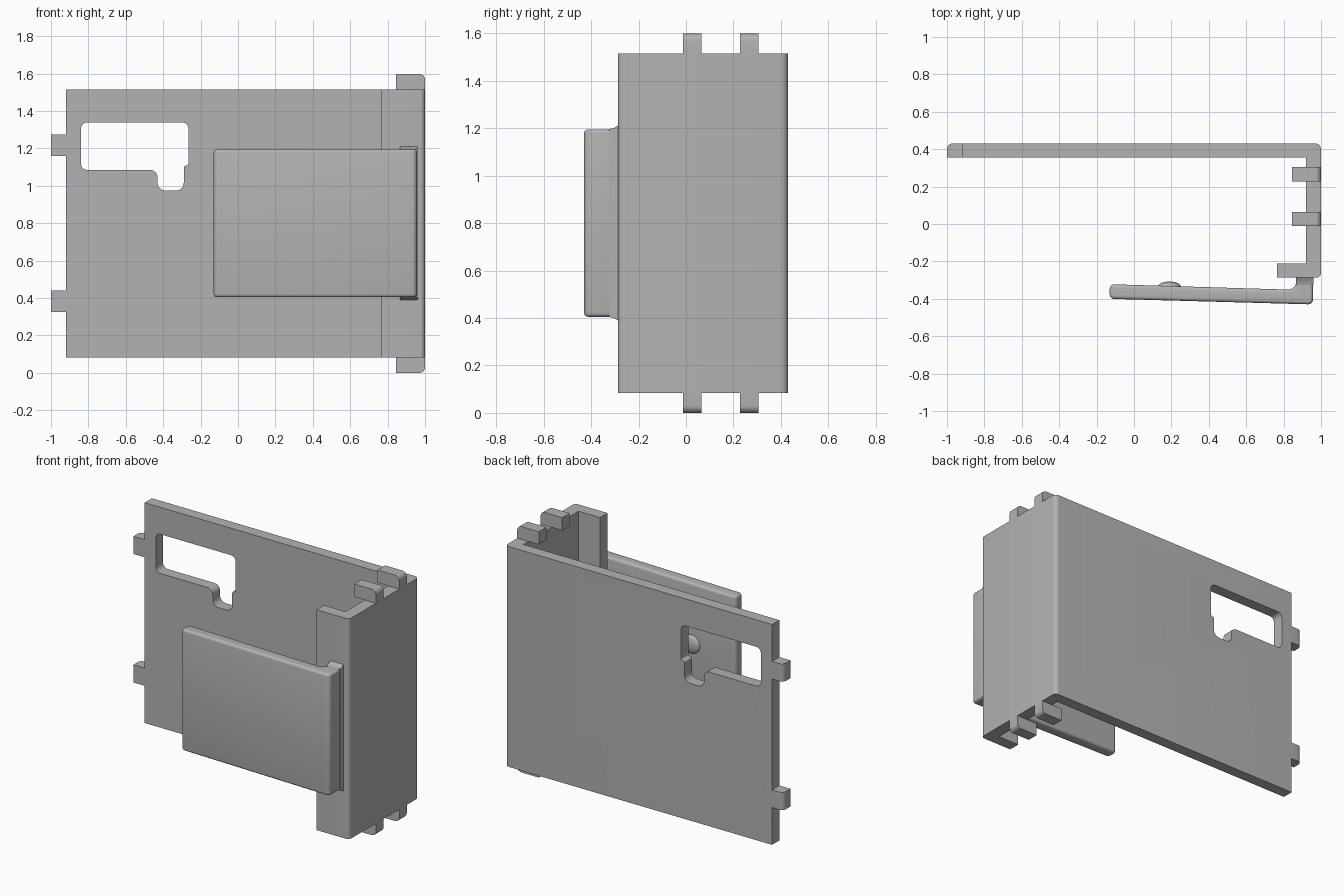
import bpy, bmesh, math
from mathutils import Vector

if "Cube" in bpy.data.objects:
    bpy.data.objects.remove(bpy.data.objects["Cube"], do_unlink=True)

grey = bpy.data.materials.new("plain grey")
grey.use_nodes = True
GREY = (0.45, 0.45, 0.45, 1)
grey.diffuse_color = GREY
grey.node_tree.nodes["Principled BSDF"].inputs["Base Color"].default_value = GREY


def rounded(corners, steps=6):
    """Outline from (a, b) or (a, b, radius) corners."""
    out = []
    for i, c in enumerate(corners):
        p = Vector(c[:2])
        if len(c) == 2:
            out.append(p)
            continue
        u = (Vector(corners[i - 1][:2]) - p).normalized()
        v = (Vector(corners[(i + 1) % len(corners)][:2]) - p).normalized()
        half = u.angle(v) / 2
        centre = p + (u + v).normalized() * c[2] / math.sin(half)
        reach = c[2] / math.tan(half)
        start, end = p + u * reach - centre, p + v * reach - centre
        total = math.pi - 2 * half
        for k in range(steps + 1):
            t = k / steps
            out.append(centre + (start * math.sin((1 - t) * total)
                                 + end * math.sin(t * total)) / math.sin(total))
    return out


PLACE = {"x": lambda a, b, h: (h, a, b),
         "y": lambda a, b, h: (a, h, b),
         "z": lambda a, b, h: (a, b, h)}


def finish(ob):
    bpy.ops.object.select_all(action="DESELECT")
    ob.select_set(True)
    bpy.context.view_layer.objects.active = ob
    for m in list(ob.modifiers):
        bpy.ops.object.modifier_apply(modifier=m.name)
    bpy.ops.object.shade_smooth_by_angle(angle=math.radians(32))


def prism(name, corners, axis, low, high):
    """Extrude a rounded outline along an axis."""
    bm = bmesh.new()
    pts = rounded(corners)
    face = bm.faces.new([bm.verts.new(PLACE[axis](p.x, p.y, low)) for p in pts])
    ext = bmesh.ops.extrude_face_region(bm, geom=[face])
    moved = [g for g in ext["geom"] if isinstance(g, bmesh.types.BMVert)]
    bmesh.ops.translate(bm, verts=moved, vec=PLACE[axis](0, 0, high - low))
    bmesh.ops.recalc_face_normals(bm, faces=bm.faces)
    me = bpy.data.meshes.new(name)
    bm.to_mesh(me)
    bm.free()
    me.materials.append(grey)
    ob = bpy.data.objects.new(name, me)
    bpy.context.collection.objects.link(ob)
    return ob


BOTTOM, TOP, HEIGHT = 0.083, 1.515, 1.598
BACK, INNER = 0.43, 0.355

# Back panel, side wall and front lip in one folded profile
frame = prism("folded_frame", [
    (-0.92, BACK), (-0.92, INNER), (0.92, INNER), (0.92, -0.21),
    (0.765, -0.21), (0.765, -0.287), (1, -0.287, 0.025), (1, BACK, 0.03)],
    "z", BOTTOM, TOP)

# Window cut through the back panel
cutter = prism("window_cutter", [
    (-0.84, 1.085, 0.035), (-0.43, 1.085, 0.04), (-0.43, 0.975, 0.04),
    (-0.29, 0.975, 0.04), (-0.29, 1.108, 0.012), (-0.265, 1.108, 0.012),
    (-0.265, 1.34, 0.035), (-0.84, 1.34, 0.035)], "y", 0.2, 0.6)
cutter.hide_render = True
cut = frame.modifiers.new("window", "BOOLEAN")
cut.operation, cut.object, cut.solver = "DIFFERENCE", cutter, "EXACT"
finish(frame)
bpy.data.objects.remove(cutter, do_unlink=True)

# Hooked tabs above and below the side wall
for where, y in (("front", -0.012), ("back", 0.228)):
    for end, base, tip in (("upper", TOP, HEIGHT), ("lower", BOTTOM, 0)):
        finish(prism(f"{where}_{end}_tab", [
            (0.845, base), (1, base), (1, tip, 0.03), (0.845, tip)],
            "y", y, y + 0.077))

# Tabs on the free edge of the back panel
for end, z in (("lower", 0.325), ("upper", 1.16)):
    finish(prism(f"{end}_edge_tab", [
        (-0.92, BACK), (-1, BACK, 0.03), (-1, INNER), (-0.92, INNER)],
        "z", z, z + 0.115))

# Slightly splayed front flap with its neck
flap = prism("front_flap", [
    (-0.13, -0.4, 0.025), (0.957, -0.43, 0.025), (0.957, -0.24),
    (0.868, -0.24), (0.868, -0.352, 0.045), (-0.13, -0.322, 0.025)],
    "z", 0.405, 1.195)
bevel = flap.modifiers.new("soft_edges", "BEVEL")
bevel.width, bevel.segments, bevel.limit_method = 0.016, 4, "ANGLE"
bevel.angle_limit = math.radians(40)
finish(flap)

# Flared root where the neck meets the lip
finish(prism("neck_flare", [
    (-0.325, 0.405), (-0.305, 0.4), (-0.28, 0.385),
    (-0.28, 1.215), (-0.305, 1.2), (-0.325, 1.195)], "x", 0.865, 0.96))

# Small dome on the inner side of the flap
bpy.ops.mesh.primitive_uv_sphere_add(segments=32, ring_count=16, radius=0.06,
                                     location=(0.19, -0.333, 0.8))
dome = bpy.context.object
dome.name = "inner_dome"
dome.scale.y = 0.42
dome.data.materials.append(grey)
finish(dome)
